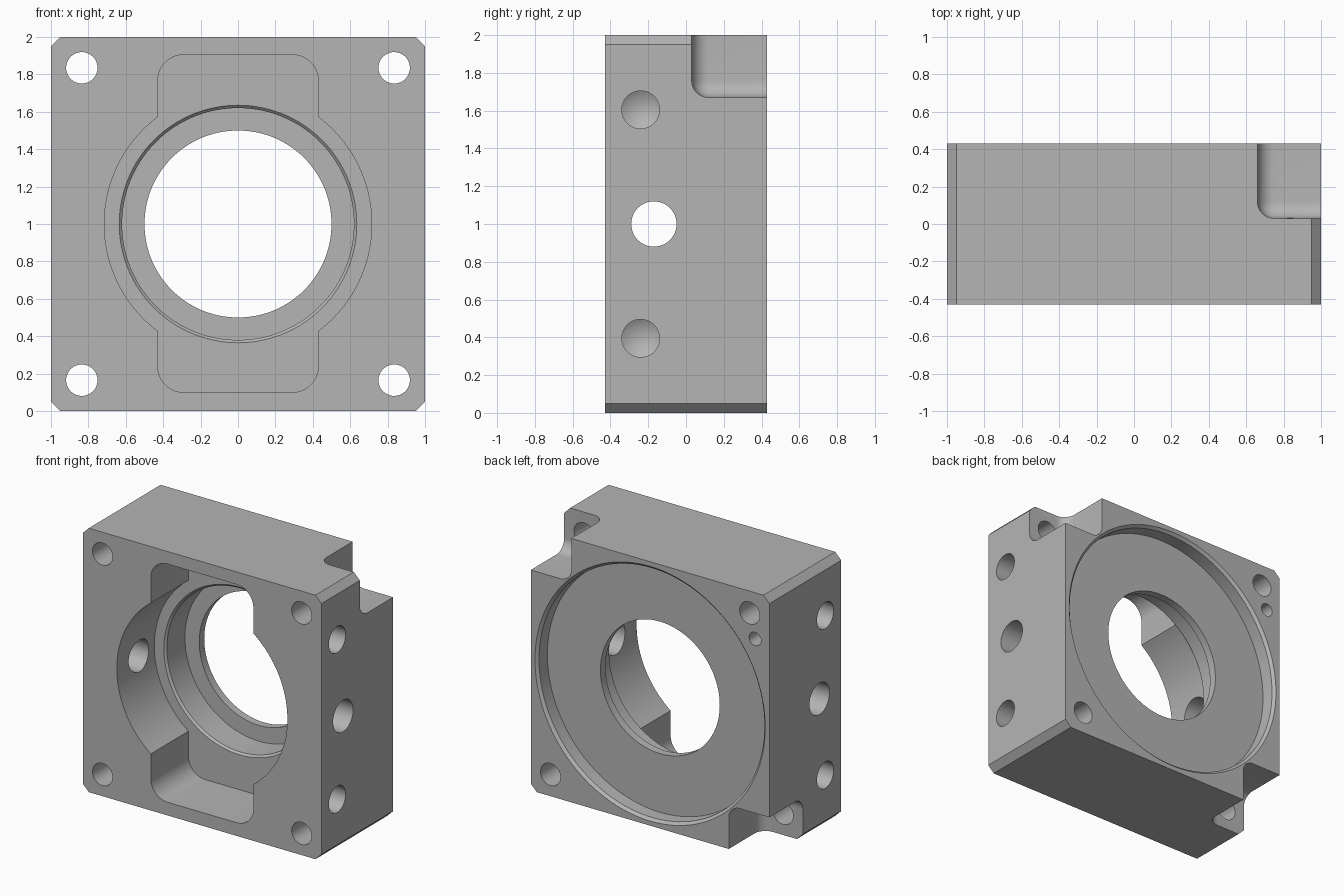
import bpy, bmesh, math
from mathutils import Matrix, Vector

if "Cube" in bpy.data.objects:
    bpy.data.objects.remove(bpy.data.objects["Cube"], do_unlink=True)

HALF = 0.43          # half of the block depth
MID = 1.0            # height of the main bore axis

steel = bpy.data.materials.new("machined_grey")
steel.use_nodes = True
GREY = (0.46, 0.46, 0.46, 1)
steel.diffuse_color = GREY
steel.node_tree.nodes["Principled BSDF"].inputs["Base Color"].default_value = GREY


def finish(name, bm):
    bmesh.ops.recalc_face_normals(bm, faces=bm.faces)
    mesh = bpy.data.meshes.new(name)
    bm.to_mesh(mesh)
    bm.free()
    mesh.materials.append(steel)
    ob = bpy.data.objects.new(name, mesh)
    bpy.context.collection.objects.link(ob)
    return ob


def plate(name, half_w, z0, z1, y0, y1, corner, segments):
    """Block along y whose four depth edges are bevelled."""
    bm = bmesh.new()
    size = Matrix.Diagonal((2 * half_w, y1 - y0, z1 - z0, 1))
    move = Matrix.Translation((0, (y0 + y1) / 2, (z0 + z1) / 2))
    bmesh.ops.create_cube(bm, size=1, matrix=move @ size)
    edges = [e for e in bm.edges
             if abs(e.verts[0].co.y - e.verts[1].co.y) > 0.01]
    bmesh.ops.bevel(bm, geom=edges, offset=corner, offset_type='OFFSET',
                    segments=segments, profile=0.5, affect='EDGES')
    return finish(name, bm)


def lathe(name, profile, origin, direction, steps):
    """Closed turned solid from (distance, radius) pairs along a direction."""
    bm = bmesh.new()
    verts = [bm.verts.new((r, 0, d)) for d, r in profile]
    edges = [bm.edges.new(pair) for pair in zip(verts, verts[1:])]
    bmesh.ops.spin(bm, geom=verts + edges, cent=(0, 0, 0), axis=(0, 0, 1),
                   angle=math.tau, steps=steps, use_duplicate=False)
    bmesh.ops.remove_doubles(bm, verts=bm.verts, dist=1e-5)
    turn = Vector((0, 0, 1)).rotation_difference(Vector(direction)).to_matrix()
    bm.transform(Matrix.Translation(origin) @ turn.to_4x4())
    return finish(name, bm)


def drill(name, origin, direction, radius, length, tip=0.0):
    shape = [(-0.1, 0), (-0.1, radius), (length, radius), (length + tip, 0)]
    return lathe(name, shape, origin, direction, 48)


def notch(name, sx, sz):
    """Rounded box biting into one back corner."""
    bm = bmesh.new()
    low, high = Vector((0.66, 0.03, 0.67)), Vector((1.3, 0.8, 1.3))
    centre, size = (low + high) / 2, high - low
    centre = Vector((sx * centre.x, centre.y, MID + sz * centre.z))
    bmesh.ops.create_cube(bm, size=1, matrix=Matrix.Translation(centre)
                          @ Matrix.Diagonal((*size, 1)))
    bmesh.ops.bevel(bm, geom=bm.edges[:], offset=0.09, offset_type='OFFSET',
                    segments=8, profile=0.5, affect='EDGES')
    return finish(name, bm)


# Main block with chamfered corners
block = plate("bearing_block", 1, 0, 2, -HALF, HALF, 0.05, 1)

# Front pocket slot with rounded corners
cutters = [plate("slot_cutter", 0.43, 0.1, 1.905, -0.6, 0.02, 0.14, 10)]

# Stepped main bore: front pocket, seat, lip and back recess
bore = [(-0.6, 0), (-0.6, 0.715), (0.02, 0.715), (0.02, 0.635),
        (0.035, 0.62), (0.25, 0.62), (0.25, 0.5), (0.31, 0.5),
        (0.31, 0.945), (0.41, 0.945), (HALF, 0.965), (0.6, 0.965), (0.6, 0)]
cutters.append(lathe("bore_cutter", bore, (0, 0, MID), (0, 1, 0), 128))

# Opposite back corner notches
cutters += [notch("upper_notch_cutter", 1, 1), notch("lower_notch_cutter", -1, -1)]

for side in (-1, 1):
    inward = (-side, 0, 0)
    # Corner bolt holes and blind side holes
    for up in (-1, 1):
        cutters.append(drill("bolt_cutter", (side * 0.835, -HALF, MID + up * 0.835),
                             (0, 1, 0), 0.084, 1))
        cutters.append(drill("side_cutter", (side, -0.24, MID + up * 0.605),
                             inward, 0.1, 0.3, 0.06))
    # Port through the side wall into the pocket
    cutters.append(drill("port_cutter", (side, -0.17, MID), inward, 0.12, 0.6))

# Small blind pin hole in the back
cutters.append(drill("pin_cutter", (-0.88, HALF, 1.65), (0, -1, 0), 0.05, 0.2, 0.03))

# Cut everything out of the block
bpy.context.view_layer.objects.active = block
for cutter in cutters:
    cutter.hide_render = True
    mod = block.modifiers.new("cut", 'BOOLEAN')
    mod.operation = 'DIFFERENCE'
    mod.solver = 'EXACT'
    mod.object = cutter
    bpy.ops.object.modifier_apply(modifier=mod.name)
    bpy.data.objects.remove(cutter, do_unlink=True)

for ob in bpy.context.selected_objects:
    ob.select_set(False)
block.select_set(True)
bpy.ops.object.shade_smooth_by_angle(angle=math.radians(25))
